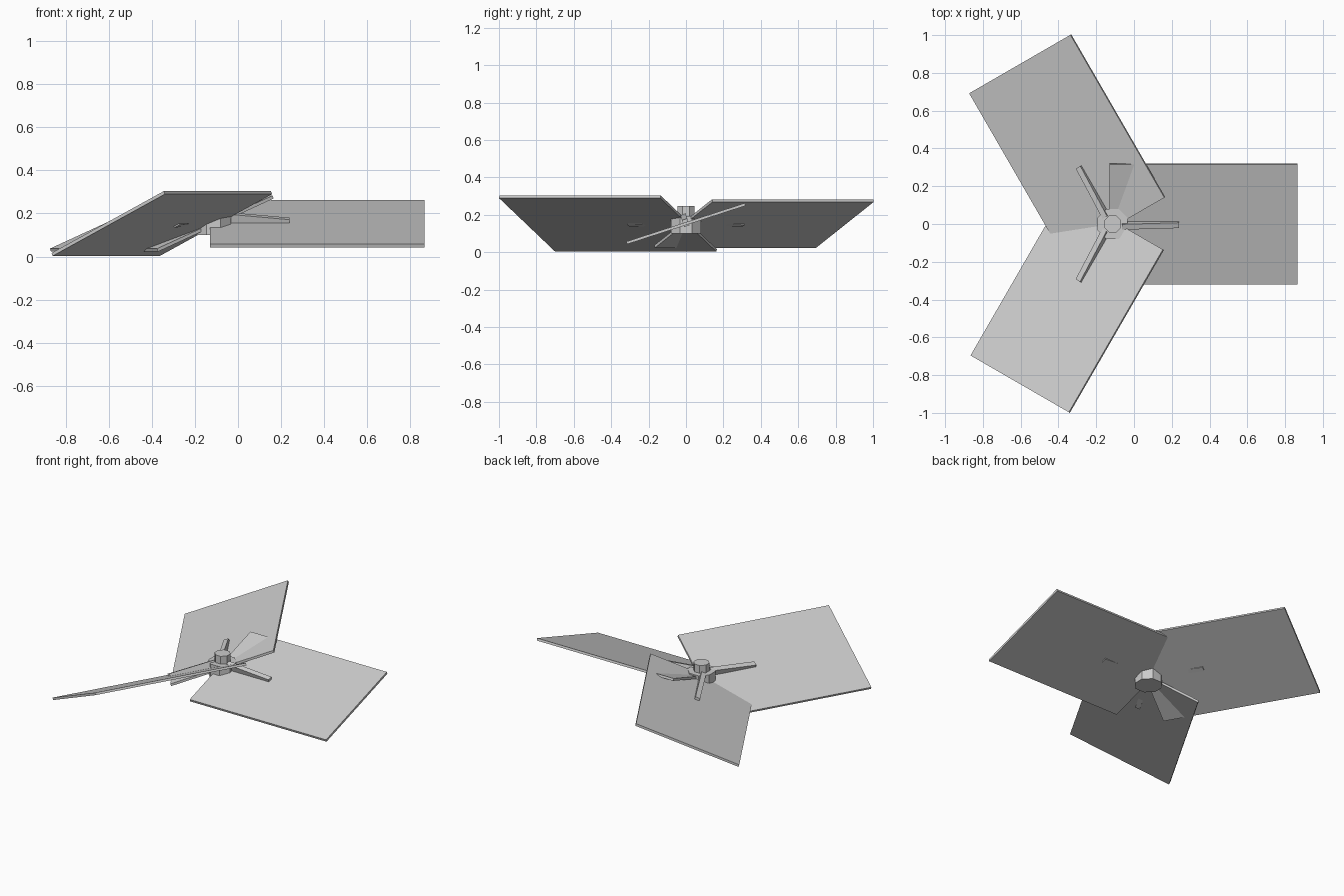
import bpy, bmesh, math
from mathutils import Matrix

if "Cube" in bpy.data.objects:
    bpy.data.objects.remove(bpy.data.objects["Cube"])

grey = bpy.data.materials.new("light_grey")
grey.diffuse_color = (0.6, 0.6, 0.6, 1)
grey.use_nodes = True
grey.node_tree.nodes["Principled BSDF"].inputs["Base Color"].default_value = grey.diffuse_color

HUB_X = -0.113      # rotor axis
BLADE_Z = 0.153     # height of the blade pitch axis


def finish(name, bm, matrix):
    bmesh.ops.recalc_face_normals(bm, faces=bm.faces[:])
    bm.transform(matrix)
    mesh = bpy.data.meshes.new(name)
    bm.to_mesh(mesh)
    bm.free()
    mesh.materials.append(grey)
    obj = bpy.data.objects.new(name, mesh)
    bpy.context.collection.objects.link(obj)
    return obj


def bar(name, x0, x1, width, z_inner, z_outer, matrix):
    """Straight bar along x; its bottom and top heights can differ at each end."""
    bm = bmesh.new()
    rings = []
    for x, (lo, hi) in ((x0, z_inner), (x1, z_outer)):
        w = width / 2
        rings.append([bm.verts.new((x, y, z)) for y, z in
                      ((-w, lo), (w, lo), (w, hi), (-w, hi))])
    a, b = rings
    bm.faces.new(a)
    bm.faces.new(b[::-1])
    for i in range(4):
        j = (i + 1) % 4
        bm.faces.new((a[i], a[j], b[j], b[i]))
    return finish(name, bm, matrix)


def octagon(name, radius, z0, z1):
    """Eight-sided drum with flats facing the axes."""
    bm = bmesh.new()
    bmesh.ops.create_cone(bm, cap_ends=True, segments=8, radius1=radius,
                          radius2=radius, depth=z1 - z0)
    m = (Matrix.Translation((HUB_X, 0, (z0 + z1) / 2))
         @ Matrix.Rotation(math.pi / 8, 4, 'Z'))
    return finish(name, bm, m)


# Hub drum and the smaller cap on it
octagon("hub", 0.086, 0.10, 0.195)
octagon("hub_cap", 0.049, 0.19, 0.246)

# Three blades, each pitched differently, with an arm along its axis
for i, (turn, pitch) in enumerate(((0, 18), (120, -21.7), (240, 25.5)), 1):
    m = (Matrix.Translation((HUB_X, 0, BLADE_Z))
         @ Matrix.Rotation(math.radians(turn), 4, 'Z')
         @ Matrix.Rotation(math.radians(pitch), 4, 'X'))
    t = 0.0075
    bar(f"blade_{i}", -0.016, 0.979, 0.666, (-t, t), (-t, t), m)
    bar(f"arm_{i}", 0.05, 0.351, 0.03, (0.006, 0.052), (-0.014, 0.024), m)
